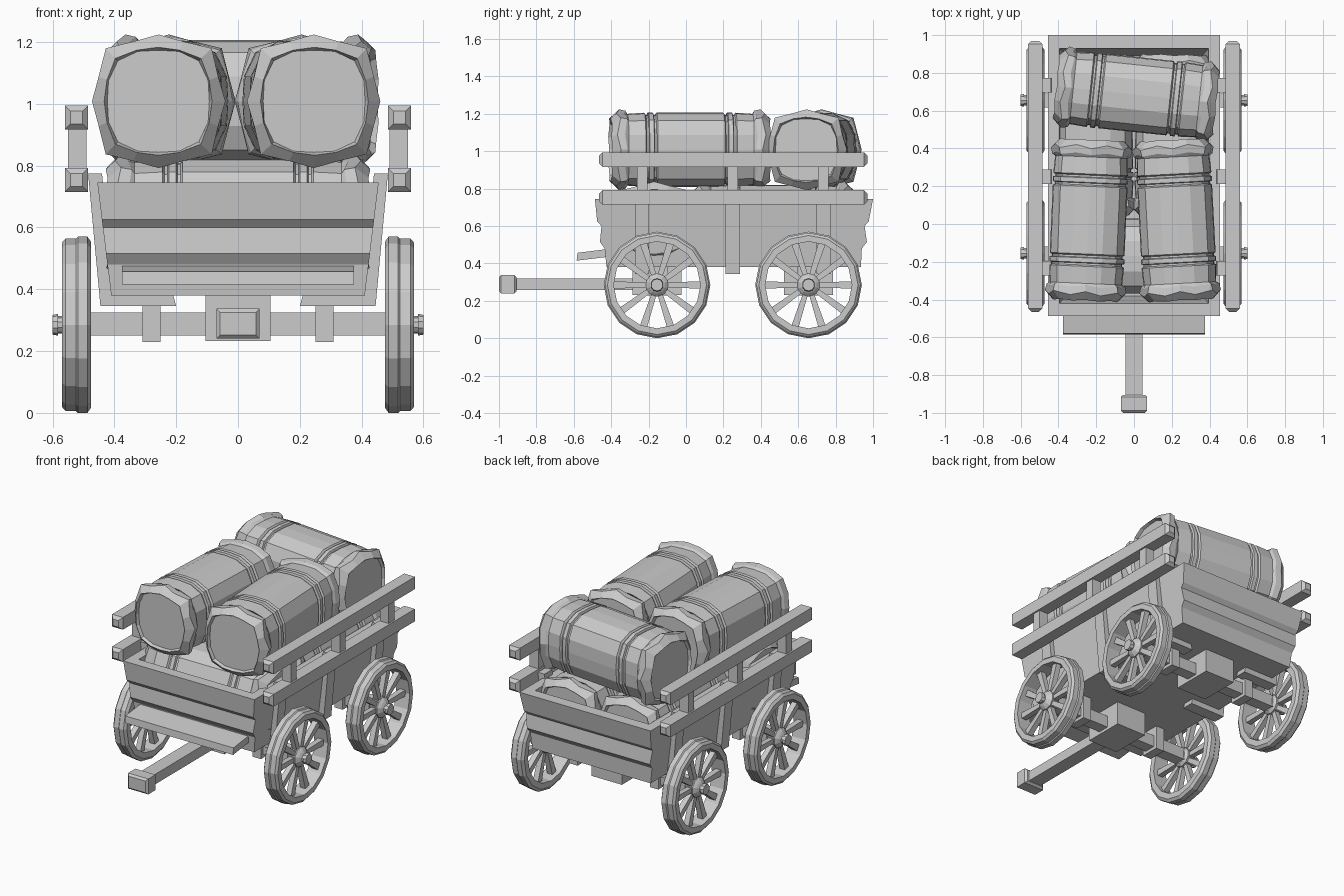
import bpy, bmesh, math
from mathutils import Matrix, Vector

if "Cube" in bpy.data.objects:
    bpy.data.objects.remove(bpy.data.objects["Cube"])


def loft(name, rings, closed=False):
    """Skin equal-length rings of points; cap the ends unless closed into a loop."""
    bm = bmesh.new()
    vs = [[bm.verts.new(p) for p in r] for r in rings]
    n, m = len(rings[0]), len(rings)
    for i in range(m if closed else m - 1):
        a, b = vs[i], vs[(i + 1) % m]
        for k in range(n):
            bm.faces.new((a[k], a[(k + 1) % n], b[(k + 1) % n], b[k]))
    if not closed:
        bm.faces.new(vs[0][::-1])
        bm.faces.new(vs[-1])
    bmesh.ops.recalc_face_normals(bm, faces=bm.faces)
    me = bpy.data.meshes.new(name)
    bm.to_mesh(me)
    bm.free()
    ob = bpy.data.objects.new(name, me)
    bpy.context.collection.objects.link(ob)
    return ob


def rect(x0, x1, y0, y1, z):
    return [(x0, y0, z), (x1, y0, z), (x1, y1, z), (x0, y1, z)]


def box(name, x0, x1, y0, y1, z0, z1):
    return loft(name, [rect(x0, x1, y0, y1, z0), rect(x0, x1, y0, y1, z1)])


def rail_y(name, x0, x1, y0, y1, z0, z1, c):
    """Bar along y with chamfered ends."""
    def ring(y, i):
        return [(x0 + i, y, z0 + i), (x1 - i, y, z0 + i), (x1 - i, y, z1 - i), (x0 + i, y, z1 - i)]
    return loft(name, [ring(y0, c), ring(y0 + c, 0), ring(y1 - c, 0), ring(y1, c)])


def lathe_x(name, prof, n, y, z, closed=False):
    """Spin (x, radius) points about an axis parallel to x."""
    return loft(name, [[(x, y + r * math.sin(2 * math.pi * k / n), z + r * math.cos(2 * math.pi * k / n))
                        for k in range(n)] for x, r in prof], closed)


# Cart bed: stepped planks outside, hollow inside
steps = [(0.38, -0.425, 0.935), (0.48, -0.435, 0.94), (0.515, -0.46, 0.967), (0.60, -0.452, 0.955),
         (0.625, -0.475, 0.977), (0.745, -0.487, 1.0)]
bed = []
for z, y0, y1 in steps:
    x = 0.41 + 0.045 * (z - 0.38) / 0.365
    bed.append(rect(-x, x, y0, y1, z))
bed += [rect(-0.395, 0.395, -0.42, 0.93, 0.745), rect(-0.36, 0.36, -0.38, 0.89, 0.42)]
loft("cart_bed", bed)

# Side posts, feet and rails
for s, side in ((1, "right"), (-1, "left")):
    for y in (-0.235, 0.25, 0.735):
        lower = [(0.20, 0.345), (0.445, 0.345), (0.485, 0.775), (0.44, 0.775), (0.40, 0.382), (0.21, 0.382)]
        loft(f"{side}_post_lower", [[(s * px, yy, pz) for px, pz in lower] for yy in (y - 0.038, y + 0.038)])
        box(f"{side}_post_upper", *sorted((s * 0.49, s * 0.55)), y - 0.028, y + 0.028, 0.75, 0.95)
    for z in (0.715, 0.917):
        rail_y(f"{side}_rail", *sorted((s * 0.485, s * 0.56)), -0.465, 0.97, z, z + 0.077, 0.018)

# Footboard
loft("footboard", [[(x, -0.585, 0.415), (x, -0.42, 0.435), (x, -0.42, 0.477), (x, -0.58, 0.457)]
                   for x in (-0.375, 0.375)])

# Draw pole
box("draw_pole", -0.045, 0.045, -0.92, -0.15, 0.257, 0.32)
rail_y("pole_head", -0.07, 0.07, -1.0, -0.905, 0.24, 0.337, 0.012)

# Axles and wheels
ZC = 0.285
for y in (-0.155, 0.655):
    box("axle", -0.50, 0.50, y - 0.037, y + 0.037, 0.25, 0.325)
    box("axle_block", -0.105, 0.105, y - 0.13, y + 0.13, 0.232, 0.385)
    for s in (1, -1):
        box("axle_bracket", s * 0.28 - 0.029, s * 0.28 + 0.029, y - 0.06, y + 0.06, 0.23, 0.385)
        rim = [(0.475, 0.232), (0.475, 0.268), (0.487, 0.285), (0.518, 0.285), (0.524, 0.279),
               (0.558, 0.279), (0.57, 0.265), (0.57, 0.232)]
        lathe_x("wheel_rim", [(s * x, r) for x, r in rim], 16, y, ZC, True)
        hub = [(0.48, 0.045), (0.495, 0.062), (0.545, 0.062), (0.56, 0.045), (0.57, 0.028),
               (0.583, 0.028), (0.583, 0.035), (0.60, 0.032)]
        lathe_x("wheel_hub", [(s * x, r) for x, r in hub], 10, y, ZC)
        for k in range(10):
            sp = loft("wheel_spoke", [rect(-0.016, 0.016, -0.013, 0.013, 0.04),
                                      rect(-0.018, 0.018, -0.02, 0.02, 0.245)])
            sp.data.transform(Matrix.Translation((s * 0.522, y, ZC)) @
                              Matrix.Rotation(math.radians(18 + 36 * k), 4, 'X'))


def bundle(name, x, y, z, deg):
    """Strapped, rounded-square bundle lying along its local y axis, with crumpled ends."""
    half = [(-0.405, 0.165, 0), (-0.425, 0.172, 0.3), (-0.388, 0.207, 1), (-0.350, 0.203, 0.6),
            (-0.335, 0.192, 0), (-0.245, 0.198, 0), (-0.238, 0.187, 0), (-0.228, 0.187, 0),
            (-0.224, 0.199, 0), (-0.200, 0.199, 0), (-0.196, 0.187, 0), (-0.186, 0.187, 0),
            (-0.179, 0.198, 0)]
    prof = half + [(-t, r, j) for t, r, j in reversed(half)]
    rings = []
    for t, r, j in prof:
        ring = []
        for k in range(16):
            a = 2 * math.pi * k / 16
            c, s = math.cos(a), math.sin(a)
            w = j * (1 if k % 2 == 0 else -1)
            q = (r + 0.009 * w) / (abs(c) ** 3 + abs(s) ** 3) ** (1 / 3)
            ring.append((q * c, t - math.copysign(0.012, t) * w * 0.8, q * s))
        rings.append(ring)
    ob = loft(name, rings)
    ob.data.transform(Matrix.Translation((x, y, z)) @ Matrix.Rotation(math.radians(deg), 4, 'Z'))


# Cargo: upper layer, then the layer hidden inside the bed
bundle("bundle_top_left", -0.24, 0.02, 1.008, -2.5)
bundle("bundle_top_right", 0.225, 0.02, 1.008, 3)
bundle("bundle_top_rear", 0.012, 0.685, 1.008, 84)
bundle("bundle_low_left", -0.205, 0.47, 0.622, 1)
bundle("bundle_low_right", 0.205, 0.47, 0.622, -1)
bundle("bundle_low_front", 0.0, -0.17, 0.622, 90)
